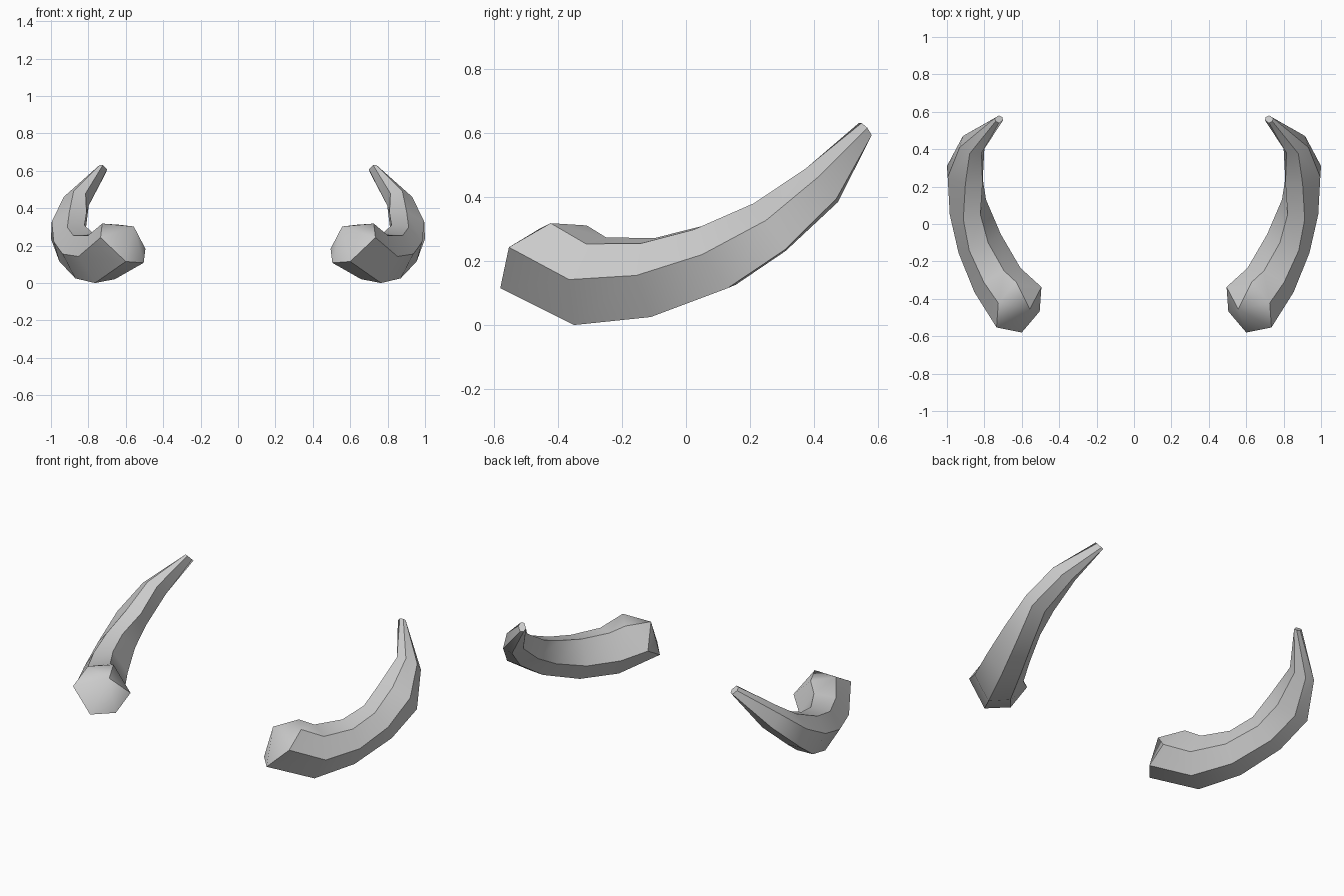
import bpy, bmesh, math
from mathutils import Vector

if "Cube" in bpy.data.objects:
    bpy.data.objects.remove(bpy.data.objects["Cube"])

# Horn cross-sections from base to tip: centre, lower edge corner, outer edge corner
sections = [
    ((.615, -.445, .213), (.60, -.58, .115), (.735, -.553, .243)),
    ((.73, -.30, .137), (.765, -.35, 0), (.853, -.365, .142)),
    ((.825, -.105, .148), (.87, -.11, .025), (.938, -.155, .155)),
    ((.888, .09, .212), (.955, .13, .115), (.985, .05, .22)),
    ((.905, .262, .306), (1.0, .31, .236), (.996, .25, .327)),
    ((.865, .425, .437), (.915, .47, .395), (.932, .41, .46)),
    ((.722, .56, .612), (.722, .58, .593), (.744, .566, .616)),
]
boss_tip = (.557, -.455, .302)


def hexagon(bm, c, low, out):
    """Slightly flattened six-sided ring around centre c."""
    c = Vector(c)
    u, v = Vector(low) - c, Vector(out) - c
    t = (v - u) * .82
    return [bm.verts.new(c + d) for d in (u, v, t, -u, -v, -t)]


bm = bmesh.new()
rings = [hexagon(bm, *s) for s in sections]

# Horn sides
for a, b in zip(rings, rings[1:]):
    for i in range(6):
        j = (i + 1) % 6
        bm.faces.new((a[i], a[j], b[j], b[i]))

# Faceted boss over the base, flat cap on the tip
apex = bm.verts.new(boss_tip)
for i in range(6):
    bm.faces.new((rings[0][(i + 1) % 6], rings[0][i], apex))
bm.faces.new(rings[-1])
bmesh.ops.recalc_face_normals(bm, faces=bm.faces)

mesh = bpy.data.meshes.new("horns")
bm.to_mesh(mesh)
bm.free()
horns = bpy.data.objects.new("horns", mesh)
bpy.context.collection.objects.link(horns)

# Soft shading along the length, crisp long edges
bpy.context.view_layer.objects.active = horns
horns.select_set(True)
bpy.ops.object.shade_smooth_by_angle(angle=math.radians(35))

# Opposite horn
mirror = horns.modifiers.new("other_side", 'MIRROR')
mirror.use_axis = (True, False, False)
mirror.use_mirror_merge = False
